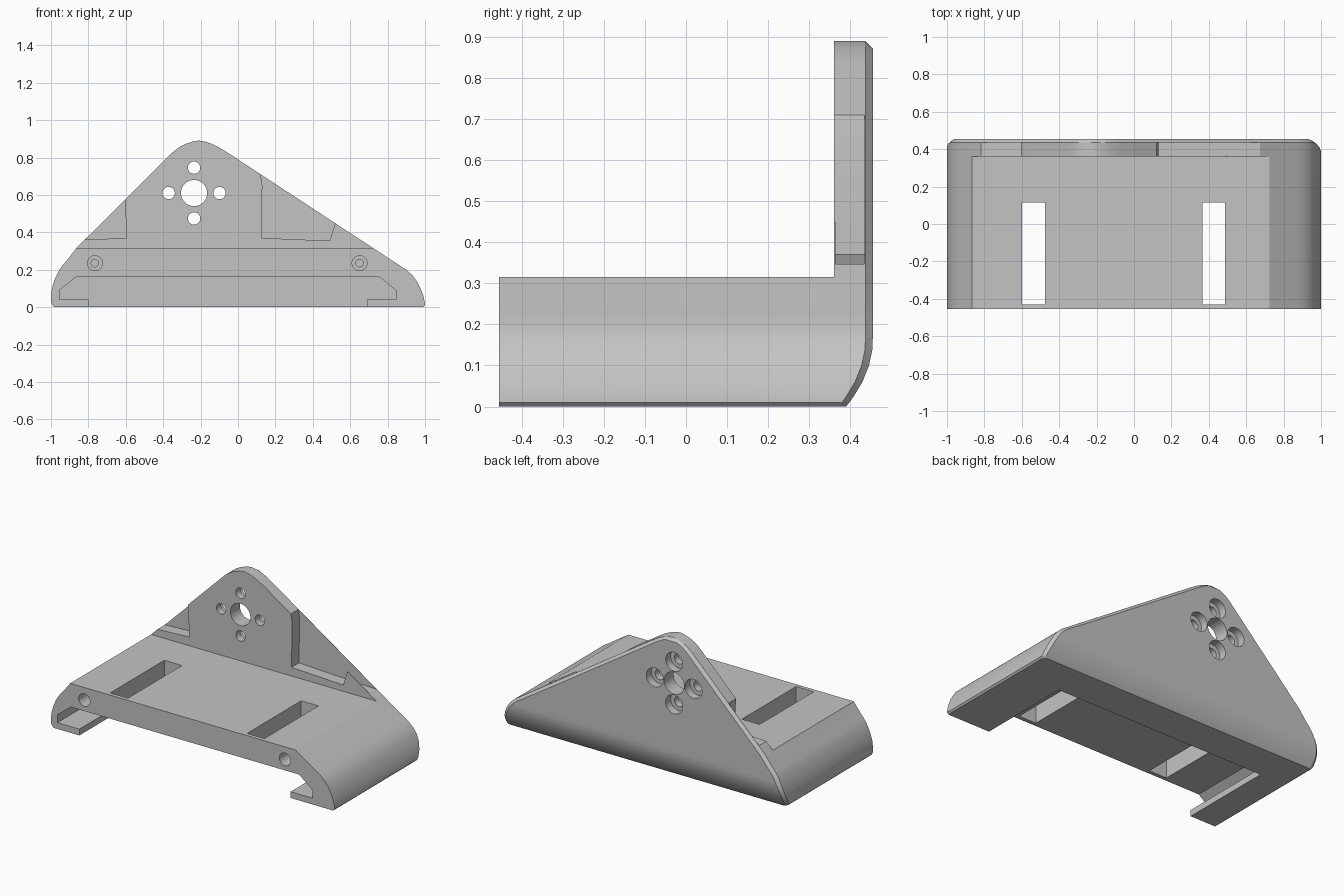
import bpy, bmesh
from math import cos, sin, pi

cube = bpy.data.objects.get("Cube")
if cube:
    bpy.data.objects.remove(cube, do_unlink=True)

grey = bpy.data.materials.new("plain grey")
grey.use_nodes = True
grey.diffuse_color = (0.55, 0.55, 0.55, 1)
grey.node_tree.nodes["Principled BSDF"].inputs["Base Color"].default_value = (0.55, 0.55, 0.55, 1)

FRONT, LEDGE, CHAMFER, TOP = -0.455, 0.36, 0.018, 0.89


def loft(name, rings):
    """Closed solid through a list of equally long vertex rings."""
    bm = bmesh.new()
    loops = [[bm.verts.new(p) for p in ring] for ring in rings]
    n = len(loops[0])
    for a, b in zip(loops, loops[1:]):
        for i in range(n):
            j = (i + 1) % n
            bm.faces.new((a[i], a[j], b[j], b[i]))
    bm.faces.new(loops[0][::-1])
    bm.faces.new(loops[-1])
    bmesh.ops.recalc_face_normals(bm, faces=bm.faces)
    mesh = bpy.data.meshes.new(name)
    bm.to_mesh(mesh)
    bm.free()
    mesh.materials.append(grey)
    obj = bpy.data.objects.new(name, mesh)
    bpy.context.collection.objects.link(obj)
    return obj


def prism(outline, y0, y1):
    return loft("cutter", [[(x, y, z) for x, z in outline] for y in (y0, y1)])


def box(x0, x1, y0, y1, z0, z1):
    return prism([(x0, z0), (x1, z0), (x1, z1), (x0, z1)], y0, y1)


def drill(x, z, r, y0, y1, sides=32):
    ring = [(x + r * cos(2 * pi * i / sides), z + r * sin(2 * pi * i / sides)) for i in range(sides)]
    return prism(ring, y0, y1)


def cut(target, cutter):
    mod = target.modifiers.new("cut", "BOOLEAN")
    mod.operation = "DIFFERENCE"
    mod.solver = "EXACT"
    mod.object = cutter
    cutter.hide_render = True
    bpy.context.view_layer.objects.active = target
    bpy.ops.object.modifier_apply(modifier=mod.name)
    bpy.data.objects.remove(cutter, do_unlink=True)


# Silhouette: height, left edge, right edge
silhouette = [
    (0, -0.98, 0.99), (0.01, -0.992, 1.0), (0.025, -0.999, 0.999), (0.06, -1.0, 0.991),
    (0.1, -0.995, 0.976), (0.14, -0.983, 0.955), (0.17, -0.97, 0.933), (0.2, -0.955, 0.9),
    (0.225, -0.937, 0.861), (0.25, -0.915, 0.823), (0.315, -0.865, 0.724), (0.83, -0.347, -0.062),
    (0.855, -0.315, -0.103), (0.872, -0.282, -0.138), (0.884, -0.246, -0.172), (TOP, -0.215, -0.205),
]


def section(z, xl, xr):
    """Horizontal slice, with the chamfered back that curves in at the foot."""
    curl = 0.065 * max(0, 1 - z / 0.16) ** 2
    edge = 0.437 - curl
    back = edge + min(CHAMFER, TOP - z)
    slope = min(1, z / 0.3)
    half = (xr - xl) / 2 - 0.002
    il = min(CHAMFER + 0.008 * slope, half)
    ir = min(CHAMFER + 0.014 * slope, half)
    return [(xl, FRONT, z), (xl, edge, z), (xl + il, back, z),
            (xr - ir, back, z), (xr, edge, z), (xr, FRONT, z)]


bracket = loft("mounting_bracket", [section(*row) for row in silhouette])

# Open space in front of the upright plate
cut(bracket, box(-2, 2, -1, LEDGE, 0.315, 2))

# Channel under the base, open to the front and below
cut(bracket, prism([(-0.955, 0.04), (-0.955, 0.09), (-0.86, 0.165), (0.75, 0.165), (0.845, 0.09),
                    (0.845, 0.04), (0.69, 0.04), (0.69, -0.1), (-0.8, -0.1), (-0.8, 0.04)], -0.6, 0.16))

# Strap slots through the top
for x0, x1 in ((-0.6, -0.475), (0.365, 0.487)):
    cut(bracket, box(x0, x1, -0.43, 0.115, 0.1, 0.5))

# Recesses either side of the thick middle of the plate
FLOOR = 0.435
cut(bracket, prism([(-0.605, 1), (-0.605, 0.58), (-0.595, 0.37), (-0.95, 0.355), (-1.1, 1)], 0.3, FLOOR))
cut(bracket, prism([(0.12, 1), (0.12, 0.715), (0.13, 0.65), (0.125, 0.37), (0.49, 0.355),
                    (0.52, 0.45), (0.8, 1)], 0.3, FLOOR))
# The right recess runs on behind a thin fin
cut(bracket, prism([(0.4, 0.3587), (0.7, 0.3464), (0.8, 0.6), (0.4, 0.6)], LEDGE + 0.004, FLOOR))

# Shaft hole and four counterbored screw holes
cx, cz, pitch = -0.235, 0.61, 0.136
cut(bracket, drill(cx, cz, 0.07, 0.2, 0.6, 48))
for k in range(4):
    x, z = cx + pitch * cos(k * pi / 2), cz + pitch * sin(k * pi / 2)
    cut(bracket, drill(x, z, 0.033, 0.2, 0.6))
    cut(bracket, drill(x, z, 0.06, 0.405, 0.6))

# Stepped screw holes in the front face
for x in (-0.765, 0.65):
    cut(bracket, drill(x, 0.235, 0.04, -0.6, -0.36))
    cut(bracket, drill(x, 0.235, 0.02, -0.6, -0.15))

bpy.ops.object.select_all(action="DESELECT")
bracket.select_set(True)
bpy.context.view_layer.objects.active = bracket
bpy.ops.object.shade_smooth_by_angle(angle=pi / 7)
